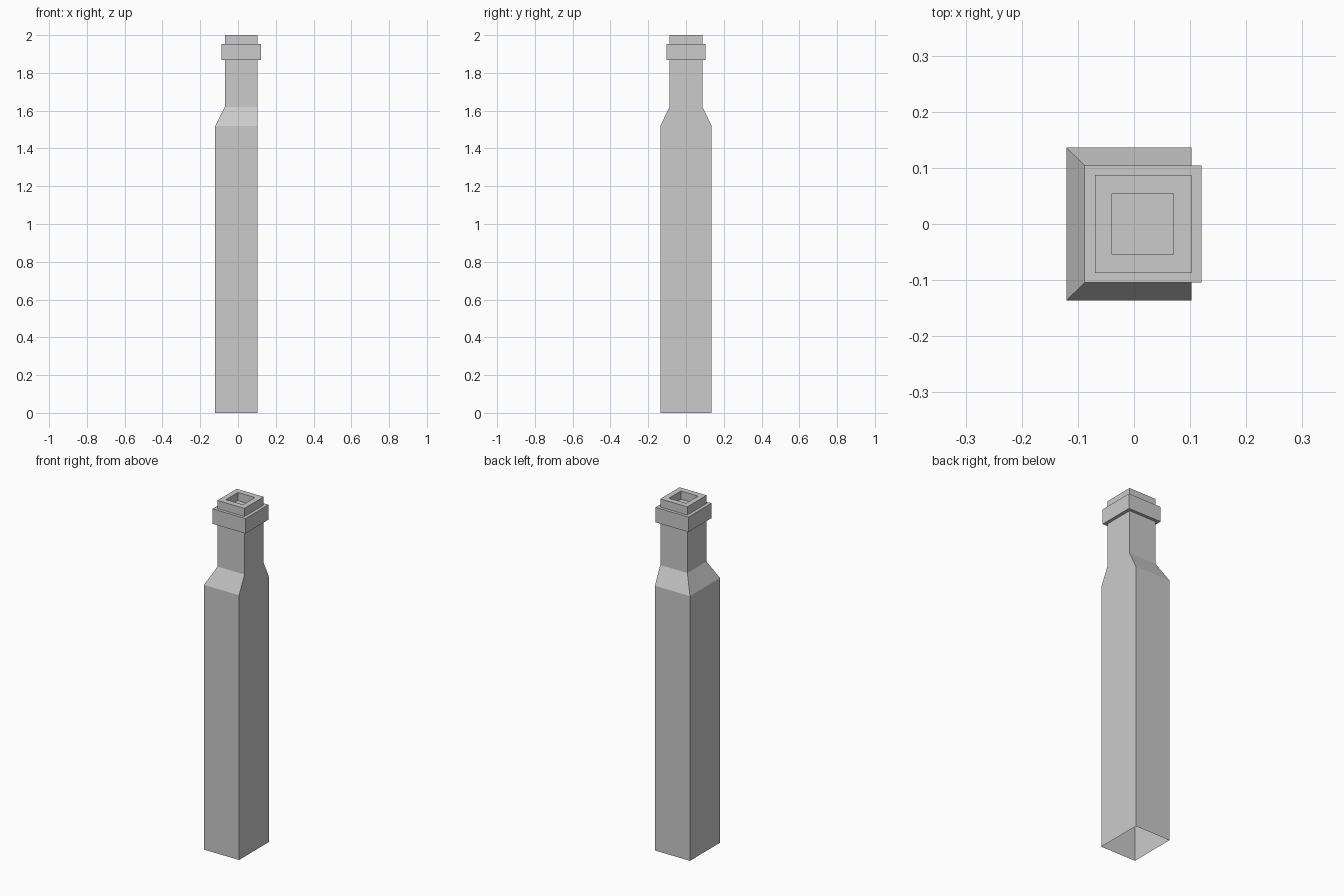
import bpy, bmesh

if "Cube" in bpy.data.objects:
    bpy.data.objects.remove(bpy.data.objects["Cube"])


def loft(name, sections, cap_end=False):
    """Skin stacked rectangles given as (x_min, x_max, half_depth, z)."""
    bm = bmesh.new()
    rings = [[bm.verts.new(p) for p in
              ((x0, -h, z), (x1, -h, z), (x1, h, z), (x0, h, z))]
             for x0, x1, h, z in sections]
    for a, b in zip(rings, rings[1:]):
        for i in range(4):
            j = (i + 1) % 4
            bm.faces.new((a[i], a[j], b[j], b[i]))
    if cap_end:
        bm.faces.new(rings[-1])
    mesh = bpy.data.meshes.new(name)
    bm.to_mesh(mesh)
    bm.free()
    obj = bpy.data.objects.new(name, mesh)
    bpy.context.collection.objects.link(obj)
    return obj


# Rectangular outlines: x_min, x_max, half depth (right wall stays flush)
base = (-0.1205, 0.1022, 0.136)
neck = (-0.0695, 0.1022, 0.087)
band = (-0.0885, 0.1205, 0.104)
flue = (-0.0390, 0.0700, 0.054)

# Open-bottomed stack: shaft, shoulder, neck, collar, rim and recessed flue
loft("chimney_stack", [
    (*base, 0.0), (*base, 1.52),
    (*neck, 1.62), (*neck, 1.867),
    (*band, 1.867), (*band, 1.953),
    (*neck, 1.953), (*neck, 2.0),
    (*flue, 2.0), (*flue, 1.953),
], cap_end=True)
